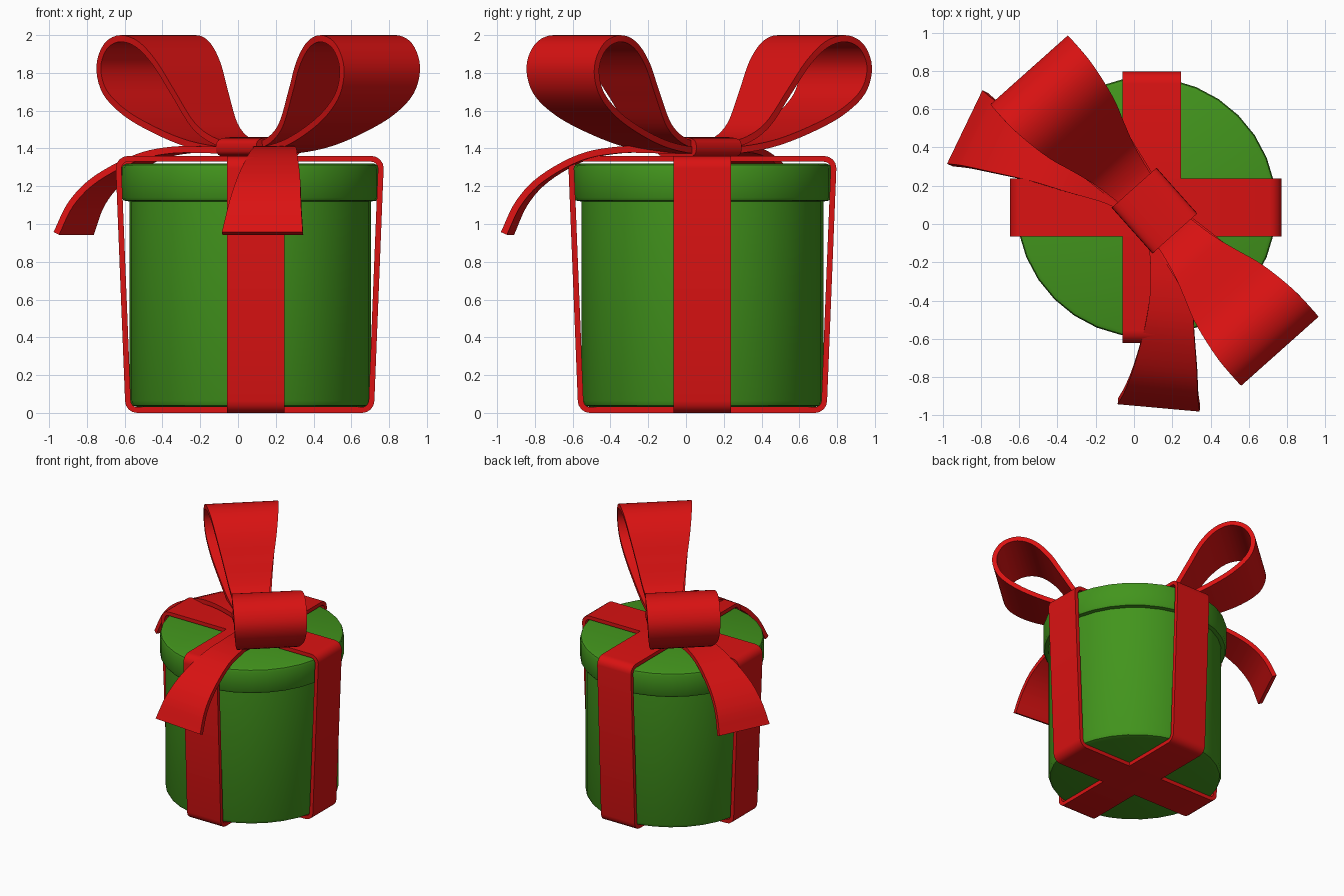
import bpy, bmesh, math
from mathutils import Vector

if "Cube" in bpy.data.objects:
    bpy.data.objects.remove(bpy.data.objects["Cube"])

CX, CY = 0.065, 0.087                      # box axis
KNOT = Vector((0.107, 0.07, 0))            # bow centre
U = Vector((-0.665, 0.746, 0)).normalized()  # direction of the bow loops
V = Vector((U.y, -U.x, 0))                 # across the bow


def material(name, color):
    m = bpy.data.materials.new(name)
    m.diffuse_color = color
    m.use_nodes = True
    m.node_tree.nodes["Principled BSDF"].inputs["Base Color"].default_value = m.diffuse_color
    return m


RED = material("red_ribbon", (0.70, 0.006, 0.006, 1))
GREEN = material("green_paper", (0.055, 0.30, 0.012, 1))


def finish(name, bm, mat, thickness=0.0, angle=40):
    bmesh.ops.recalc_face_normals(bm, faces=bm.faces)
    me = bpy.data.meshes.new(name)
    bm.to_mesh(me)
    bm.free()
    me.materials.append(mat)
    ob = bpy.data.objects.new(name, me)
    bpy.context.collection.objects.link(ob)
    if thickness:
        s = ob.modifiers.new("thickness", 'SOLIDIFY')
        s.thickness, s.offset, s.use_even_offset = thickness, 0, True
    bpy.ops.object.select_all(action='DESELECT')
    ob.select_set(True)
    bpy.context.view_layer.objects.active = ob
    if thickness:
        bpy.ops.object.modifier_apply(modifier="thickness")
    bpy.ops.object.shade_smooth_by_angle(angle=math.radians(angle))
    return ob


def smooth(points, n=5):
    """Catmull-Rom curve through points of any dimension."""
    p = [Vector(q) for q in points]
    p = [2 * p[0] - p[1]] + p + [2 * p[-1] - p[-2]]
    out = []
    for i in range(1, len(p) - 2):
        a, b, c, d = p[i - 1:i + 3]
        for k in range(n):
            t = k / n
            out.append(0.5 * (2 * b + (c - a) * t + (2 * a - 5 * b + 4 * c - d) * t * t
                              + (3 * b - a - 3 * c + d) * t ** 3))
    return out + [p[-2]]


def sheet(name, rows, thickness, closed=False):
    """Ribbon surface from (left, right) point pairs."""
    bm = bmesh.new()
    pairs = [(bm.verts.new(a), bm.verts.new(b)) for a, b in rows]
    for i in range(len(pairs) - (0 if closed else 1)):
        (a, b), (c, d) = pairs[i], pairs[(i + 1) % len(pairs)]
        bm.faces.new((a, b, d, c))
    return finish(name, bm, RED, thickness)


def lathe(name, profile, mat, segments=32):
    bm = bmesh.new()
    rings = [[bm.verts.new((CX + r * math.cos(2 * math.pi * i / segments),
                            CY + r * math.sin(2 * math.pi * i / segments), z))
              for i in range(segments)] for r, z in profile]
    for lo, hi in zip(rings, rings[1:]):
        for i in range(segments):
            j = (i + 1) % segments
            bm.faces.new((lo[i], lo[j], hi[j], hi[i]))
    bm.faces.new(rings[0][::-1])
    bm.faces.new(rings[-1])
    return finish(name, bm, mat)


# Round box and lid
lathe("box_body", [(0.60, 0.032), (0.628, 0.04), (0.64, 0.065), (0.64, 1.14)], GREEN)
lathe("box_lid", [(0.645, 1.12), (0.67, 1.124), (0.68, 1.14), (0.68, 1.295),
                  (0.674, 1.312), (0.655, 1.32)], GREEN)


# Two ribbon bands wrapped round the box, slightly wider at the top
def band(name, along, across, centre):
    zb, zt, r = 0.015, 1.345, 0.05
    corners = [(-0.645, zb, 180), (0.645, zb, 270), (0.694, zt, 0), (-0.694, zt, 90)]
    rows = []
    for x, z, start in corners:
        cx = x - math.copysign(r, x)
        cz = z + (r if z < 0.5 else -r)
        for k in range(5):
            a = math.radians(start + 90 * k / 4)
            p = centre + along * (cx + r * math.cos(a)) + Vector((0, 0, cz + r * math.sin(a)))
            rows.append((p - across * 0.152, p + across * 0.152))
    sheet(name, rows, 0.03, closed=True)


X, Y = Vector((1, 0, 0)), Vector((0, 1, 0))
band("ribbon_band_side_to_side", X, Y, Vector((0.062, 0.087, 0)))
band("ribbon_band_front_to_back", Y, X, Vector((0.093, 0.087, 0)))

# Bow loops: distance out, height, half width
loop = smooth([(0.05, 1.42, 0.10), (0.20, 1.435, 0.12), (0.345, 1.52, 0.15),
               (0.47, 1.70, 0.19), (0.57, 1.85, 0.225), (0.68, 1.95, 0.25),
               (0.80, 1.982, 0.268), (0.91, 1.94, 0.272), (0.967, 1.83, 0.27),
               (0.93, 1.70, 0.26), (0.80, 1.59, 0.235), (0.61, 1.50, 0.20),
               (0.40, 1.43, 0.165), (0.20, 1.395, 0.13), (0.05, 1.39, 0.10)])
for name, d in (("bow_loop_back", U), ("bow_loop_front", -U)):
    rows = []
    for r, z, w in loop:
        p = KNOT + d * r + Vector((0, 0, z))
        rows.append((p - V * w, p + V * w))
    sheet(name, rows, 0.035)


# Loose tails: x, y, z, half width, with a fixed sideways direction
def tail(name, points, side):
    side = Vector(side).normalized()
    rows = []
    for x, y, z, w in smooth(points):
        p = Vector((x, y, z))
        rows.append((p - side * w, p + side * w))
    sheet(name, rows, 0.035)


tail("bow_tail_front", [(0.13, 0.02, 1.39, 0.08), (0.175, -0.15, 1.392, 0.095),
                        (0.195, -0.35, 1.392, 0.11), (0.185, -0.55, 1.352, 0.13),
                        (0.165, -0.75, 1.24, 0.165), (0.145, -0.87, 1.11, 0.19),
                        (0.13, -0.945, 0.95, 0.215)], (1, -0.09, 0))
tail("bow_tail_left", [(0.05, 0.09, 1.39, 0.08), (-0.10, 0.19, 1.392, 0.095),
                       (-0.30, 0.265, 1.392, 0.11), (-0.48, 0.34, 1.352, 0.13),
                       (-0.68, 0.42, 1.24, 0.165), (-0.80, 0.47, 1.11, 0.19),
                       (-0.87, 0.50, 0.95, 0.213)], (0.433, 0.90, 0))

# Knot: flattened band around the middle of the bow
bm = bmesh.new()
ring = []
for i in range(32):
    a = 2 * math.pi * i / 32
    c, s = math.cos(a), math.sin(a)
    v = 0.157 * math.copysign(abs(c) ** 0.6, c)
    z = 1.405 + 0.055 * math.copysign(abs(s) ** 0.6, s)
    ring.append(bm.verts.new(KNOT + V * v - U * 0.16 + Vector((0, 0, z))))
face = bm.faces.new(ring)
ext = bmesh.ops.extrude_face_region(bm, geom=[face], use_keep_orig=True)
bmesh.ops.translate(bm, vec=U * 0.32, verts=[g for g in ext["geom"] if isinstance(g, bmesh.types.BMVert)])
finish("bow_knot", bm, RED)
